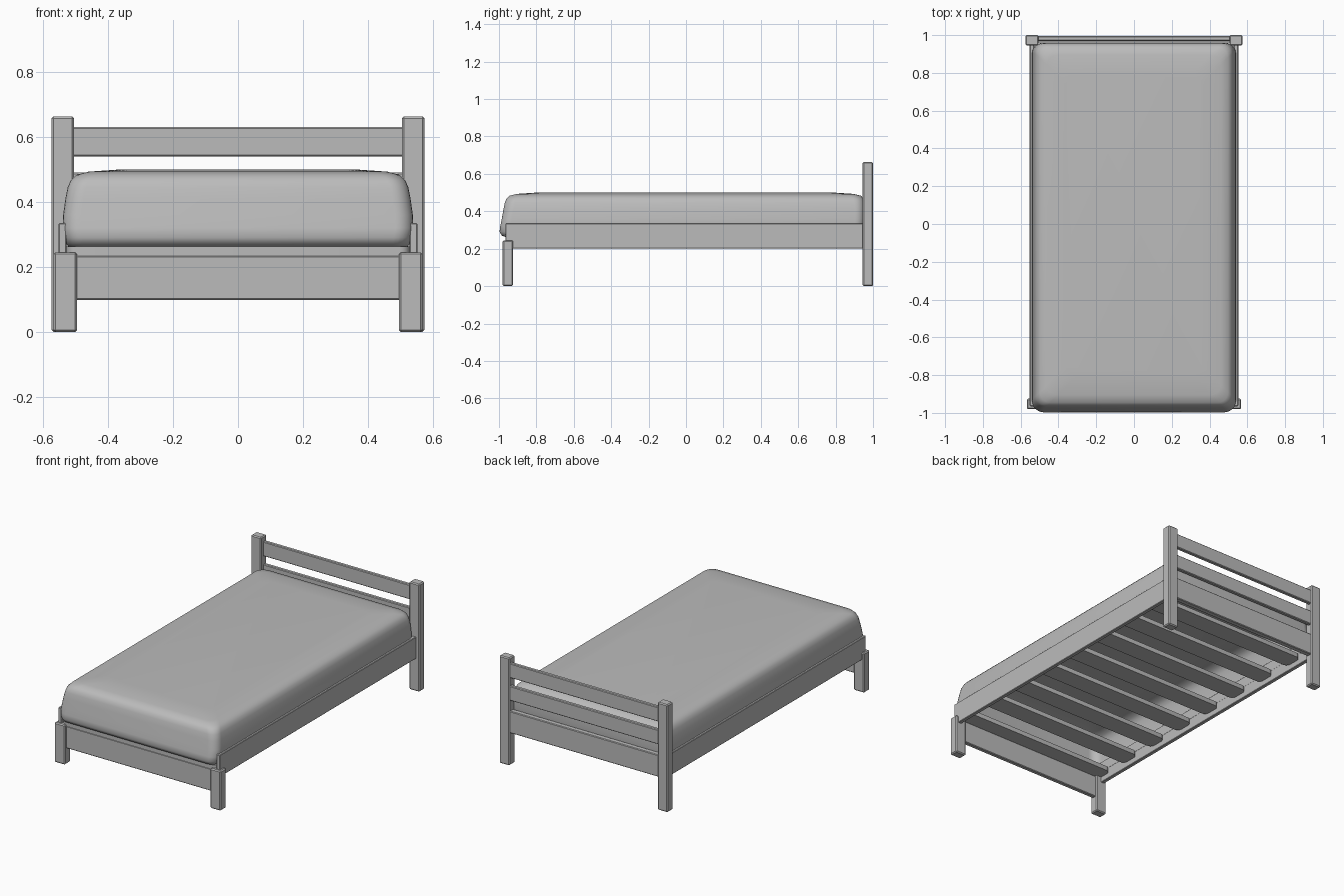
import bpy, bmesh, math

if "Cube" in bpy.data.objects:
    bpy.data.objects.remove(bpy.data.objects["Cube"], do_unlink=True)

grey = bpy.data.materials.new("plain_grey")
GREY = (0.5, 0.5, 0.5, 1.0)
grey.diffuse_color = GREY
grey.use_nodes = True
grey.node_tree.nodes["Principled BSDF"].inputs["Base Color"].default_value = GREY


def finish(name, bm, angle=30):
    bmesh.ops.recalc_face_normals(bm, faces=bm.faces)
    mesh = bpy.data.meshes.new(name)
    bm.to_mesh(mesh)
    bm.free()
    mesh.materials.append(grey)
    ob = bpy.data.objects.new(name, mesh)
    bpy.context.scene.collection.objects.link(ob)
    bpy.ops.object.select_all(action='DESELECT')
    ob.select_set(True)
    bpy.context.view_layer.objects.active = ob
    bpy.ops.object.shade_smooth_by_angle(angle=math.radians(angle))
    return ob


def board(name, x, y, z, bevel=0.004):
    """Box between the (min, max) pairs, with chamfered edges."""
    bm = bmesh.new()
    bmesh.ops.create_cube(bm, size=1)
    for v in bm.verts:
        for i, (lo, hi) in enumerate((x, y, z)):
            v.co[i] = lo if v.co[i] < 0 else hi
    bmesh.ops.bevel(bm, geom=bm.edges[:], offset=bevel, segments=1,
                    profile=0.5, affect='EDGES')
    return finish(name, bm)


def rounded_ring(hx, y0, y1, r, z, steps=6):
    pts = []
    corners = ((hx - r, y1 - r), (r - hx, y1 - r), (r - hx, y0 + r), (hx - r, y0 + r))
    for k, (cx, cy) in enumerate(corners):
        for s in range(steps + 1):
            a = (k + s / steps) * math.pi / 2
            pts.append((cx + r * math.cos(a), cy + r * math.sin(a), z))
    return pts


def loft(name, layers, angle=30, closed_below=True):
    """Stack of rounded rectangles: half width, front, back, radius, height."""
    bm = bmesh.new()
    rings = [[bm.verts.new(p) for p in rounded_ring(*layer)] for layer in layers]
    n = len(rings[0])
    for low, high in zip(rings, rings[1:]):
        for i in range(n):
            j = (i + 1) % n
            bm.faces.new((low[i], low[j], high[j], high[i]))
    if closed_below:
        bm.faces.new(rings[0][::-1])
    bm.faces.new(rings[-1])
    return finish(name, bm, angle)


# Posts and side rails, mirrored left and right
for side, s in (("left", 1), ("right", -1)):
    def span(a, b):
        return tuple(sorted((s * a, s * b)))
    board(side + "_head_post", span(0.505, 0.574), (0.945, 1.0), (0, 0.663), 0.006)
    board(side + "_foot_post", span(0.495, 0.567), (-0.98, -0.925), (0, 0.245), 0.006)
    board(side + "_side_rail", span(0.528, 0.552), (-0.965, 0.95), (0.2, 0.335), 0.003)

# Footboard and the three headboard rails
board("footboard", (-0.51, 0.51), (-0.965, -0.938), (0.098, 0.235))
for name, front, z in (("headboard_top_rail", 0.97, (0.54, 0.63)),
                       ("headboard_middle_rail", 0.97, (0.4, 0.49)),
                       ("headboard_bottom_rail", 0.96, (0.2, 0.335))):
    board(name, (-0.515, 0.515), (front, 0.994), z)

# Slats with rounded corners, the first resting on the footboard
for i in range(8):
    y = -0.905 + i * 0.245
    loft(f"slat_{i + 1}", [(0.528, y - 0.06, y + 0.06, 0.03, z) for z in (0.234, 0.262)])

# Mattress cover: a shell open below, bulging low at the foot end
loft("mattress", [
    (0.522, -0.965, 0.945, 0.045, 0.263),
    (0.528, -0.985, 0.950, 0.050, 0.270),
    (0.534, -0.997, 0.953, 0.055, 0.290),
    (0.540, -0.993, 0.957, 0.055, 0.320),
    (0.538, -0.985, 0.959, 0.055, 0.360),
    (0.531, -0.976, 0.959, 0.055, 0.410),
    (0.524, -0.969, 0.956, 0.055, 0.445),
    (0.515, -0.961, 0.950, 0.055, 0.466),
    (0.498, -0.945, 0.935, 0.055, 0.483),
    (0.460, -0.905, 0.895, 0.055, 0.493),
    (0.360, -0.800, 0.790, 0.055, 0.500),
], 60, closed_below=False)
